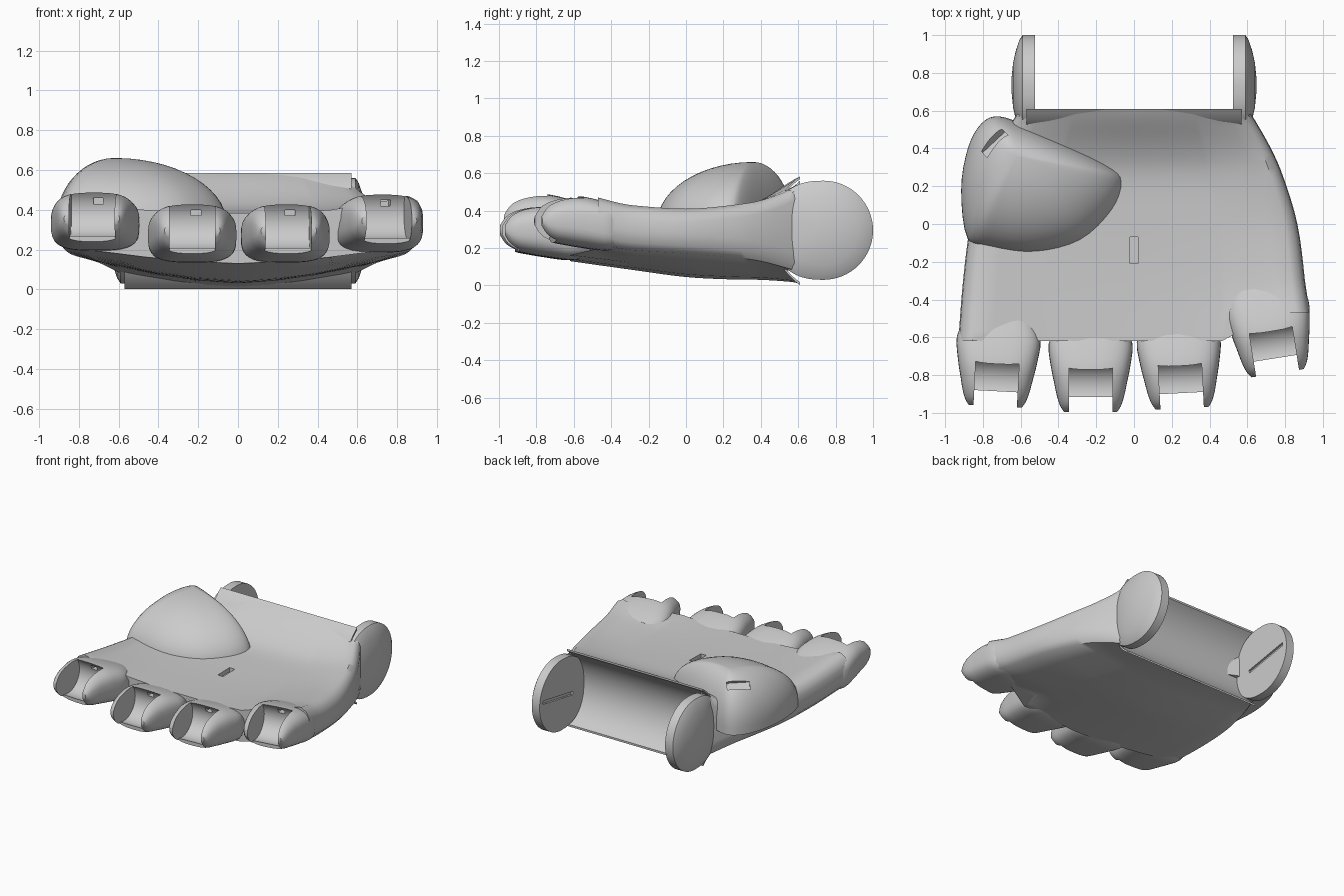
import bpy, bmesh, math
from mathutils import Matrix, Vector

cube = bpy.data.objects.get("Cube")
if cube:
    bpy.data.objects.remove(cube)

grey = bpy.data.materials.new("plain_grey")
grey.use_nodes = True
grey.diffuse_color = (0.6, 0.6, 0.6, 1)
grey.node_tree.nodes["Principled BSDF"].inputs["Base Color"].default_value = (0.6, 0.6, 0.6, 1)


def finish(name, bm, angle=40):
    bmesh.ops.recalc_face_normals(bm, faces=bm.faces)
    mesh = bpy.data.meshes.new(name)
    bm.to_mesh(mesh)
    bm.free()
    obj = bpy.data.objects.new(name, mesh)
    bpy.context.collection.objects.link(obj)
    mesh.materials.append(grey)
    smooth(obj, angle)
    return obj


def smooth(obj, angle=40):
    bpy.ops.object.select_all(action='DESELECT')
    obj.select_set(True)
    bpy.context.view_layer.objects.active = obj
    bpy.ops.object.shade_smooth_by_angle(angle=math.radians(angle))


def loft(name, rings, angle=40):
    """Skin a stack of equal-length closed rings and cap both ends."""
    bm = bmesh.new()
    rows = [[bm.verts.new(p) for p in ring] for ring in rings]
    n = len(rows[0])
    for a, b in zip(rows, rows[1:]):
        for i in range(n):
            bm.faces.new((a[i], a[(i + 1) % n], b[(i + 1) % n], b[i]))
    bm.faces.new(rows[0])
    bm.faces.new(rows[-1])
    return finish(name, bm, angle)


def box(name, centre, size, rot=Matrix.Identity(4)):
    bm = bmesh.new()
    m = Matrix.Translation(centre) @ rot @ Matrix.Diagonal((*size, 1))
    bmesh.ops.create_cube(bm, size=1, matrix=m)
    return finish(name, bm)


def x_cylinder(name, centre, radius, length):
    bm = bmesh.new()
    m = Matrix.Translation(centre) @ Matrix.Rotation(math.pi / 2, 4, 'Y')
    bmesh.ops.create_cone(bm, cap_ends=True, segments=64, radius1=radius,
                          radius2=radius, depth=length, matrix=m)
    return finish(name, bm)


def cut(obj, cutter):
    mod = obj.modifiers.new("cut", 'BOOLEAN')
    mod.operation, mod.solver, mod.object = 'DIFFERENCE', 'EXACT', cutter
    bpy.ops.object.select_all(action='DESELECT')
    bpy.context.view_layer.objects.active = obj
    obj.select_set(True)
    bpy.ops.object.modifier_move_to_index(modifier="cut", index=0)
    bpy.ops.object.modifier_apply(modifier="cut")
    bpy.data.objects.remove(cutter)


def spline(points, steps, closed=False):
    """Catmull-Rom through the points."""
    pts = [Vector(p) for p in points]
    n, out = len(pts), []
    for i in range(n if closed else n - 1):
        pick = (lambda k: pts[k % n]) if closed else (lambda k: pts[min(max(k, 0), n - 1)])
        a, b, c, d = (pick(i + k) for k in (-1, 0, 1, 2))
        for s in range(steps):
            t = s / steps
            out.append(0.5 * (2 * b + (c - a) * t + (2 * a - 5 * b + 4 * c - d) * t * t
                              + (3 * b - a - 3 * c + d) * t ** 3))
    return out if closed else out + [pts[-1]]


def power(v, p):
    return math.copysign(abs(v) ** p, v)


# Palm: sections along y, each with half width, underside centre and edge, top edge and centre
sections = [(0.61, 0.60, 0.01, 0.07, 0.56, 0.583), (0.55, 0.64, 0.02, 0.09, 0.51, 0.55),
            (0.40, 0.725, 0.03, 0.13, 0.455, 0.455), (0.25, 0.79, 0.032, 0.15, 0.43, 0.40),
            (0.0, 0.865, 0.045, 0.17, 0.41, 0.385), (-0.3, 0.905, 0.085, 0.19, 0.43, 0.38),
            (-0.62, 0.93, 0.13, 0.22, 0.47, 0.385)]


def palm_ring(y, w, low, low_edge, top_edge, top):
    rise, dip = low_edge - low, top_edge - top
    half = [(0, low), (0.25, low + 0.12 * rise), (0.5, low + 0.36 * rise), (0.53, low + 0.4 * rise),
            (0.8, low + 0.75 * rise), (0.95, low_edge), (0.99, low_edge + 0.04), (1, low_edge + 0.1),
            (0.995, top_edge - 0.07), (0.97, top_edge - 0.025), (0.92, top_edge),
            (0.8, top + 0.7 * dip), (0.53, top + 0.2 * dip), (0.5, top + 0.17 * dip), (0.25, top), (0, top)]
    outline = half + [(-x, z) for x, z in half[-2:0:-1]]
    # the left corner of the knuckle edge is set back
    return [(x * w, y + (0.5 * max(0, -0.32 - y) if x > 0.52 else 0), z) for x, z in outline]


palm = loft("palm", [palm_ring(*s) for s in spline(sections, 4)])

# Hollow for the wrist and the cord slot in the palm
cut(palm, x_cylinder("barrel_cutter", (0, 0.805, 0.293), 0.342, 1.10))
cut(palm, box("cord_slot_cutter", (0, -0.14, 0.38), (0.045, 0.14, 0.06)))
smooth(palm)


# Wrist barrel: thin crescent shell lining the hollow
def arc(centre, radius, order):
    reach = math.acos((centre - 0.61) / radius)
    return [(centre - radius * math.cos(reach * k / 16), 0.293 + radius * math.sin(reach * k / 16))
            for k in order]


crescent = arc(0.80, 0.335, range(-16, 17)) + arc(0.81, 0.353, range(16, -17, -1))
loft("wrist_barrel", [[(x, y, z) for y, z in crescent] for x in (-0.57, 0.57)])

# Thumb mound: domed teardrop
outline = [(-0.915, 0.18), (-0.88, 0.40), (-0.81, 0.53), (-0.72, 0.57), (-0.58, 0.525), (-0.35, 0.42),
           (-0.12, 0.30), (-0.055, 0.22), (-0.11, 0.07), (-0.28, -0.09), (-0.52, -0.155),
           (-0.75, -0.135), (-0.88, -0.08)]
edge = spline(outline, 4, True)
peak = Vector((-0.62, 0.36))
rings = [[(p.x, p.y, 0.27) for p in edge]]
for i in range(15):
    a = math.radians(i * 89 / 14)
    flat = [peak + (p - peak) * math.cos(a) for p in edge]
    rings.append([(p.x, p.y, 0.325 + 0.335 * math.sin(a)) for p in flat])
mound = loft("thumb_mound", rings, 50)
turn = Matrix.Rotation(math.radians(43), 4, 'Z') @ Matrix.Rotation(math.radians(-45), 4, 'X')
cut(mound, box("thumb_slot_cutter", (-0.745, 0.435, 0.595), (0.16, 0.06, 0.07), turn))
smooth(mound, 50)

# Wrist hinge discs, domed outside, slightly squared towards the palm
def rim(k):
    c, s = math.cos(k * math.tau / 64), math.sin(k * math.tau / 64)
    p = 1 if c >= 0 else 0.8
    return 0.265 * power(c, p), 0.265 * power(s, p)


for side, label in ((1, "left"), (-1, "right")):
    profile = [(0.525, 1), (0.59, 1), (0.607, 0.9), (0.625, 0.7), (0.64, 0.45), (0.648, 0.15)]
    rings = [[(side * x, 0.735 + r * rim(k)[0], 0.295 + r * rim(k)[1]) for k in range(64)]
             for x, r in profile]
    disc = loft(label + "_hinge_disc", rings, 30)
    tilt = Matrix.Rotation(math.radians(10), 4, 'X')
    cut(disc, box("disc_slot_cutter", (side * 0.52, 0.78, 0.29), (0.04, 0.36, 0.025), tilt))
    smooth(disc, 30)

# Knuckles: tapered blocks forked by a round socket
taper = [(0.46, 0.18, 0.15, 0.36), (0.36, 0.222, 0.135, 0.395), (0.24, 0.21, 0.15, 0.425),
         (0.15, 0.192, 0.165, 0.425), (0.08, 0.177, 0.18, 0.41), (0.03, 0.16, 0.21, 0.38),
         (0.0, 0.14, 0.26, 0.33)]


def knuckle(name, x, tip, lift, yaw):
    rings = []
    for y, w, low, high in spline(taper, 3):
        squareness = 0.75 - 0.4 * y
        ring = []
        for k in range(40):
            a = k * math.tau / 40
            ring.append((w * power(math.cos(a), squareness), y,
                         (low + high) / 2 + (high - low) / 2 * power(math.sin(a), squareness)))
        rings.append(ring)
    obj = loft(name, rings)
    cut(obj, x_cylinder("socket_cutter", (0, 0.125, 0.335), 0.135, 0.23))
    cut(obj, box("mouth_cutter", (0, -0.03, 0.3), (0.23, 0.22, 0.6)))
    cut(obj, box("cord_hole_cutter", (0.02, 0.25, 0.385), (0.05, 0.16, 0.03)))
    obj.data.transform(Matrix.Translation((x, tip, lift)) @ Matrix.Rotation(math.radians(yaw), 4, 'Z'))
    smooth(obj)


knuckle("index_knuckle", -0.735, -0.965, 0.06, -3)
knuckle("middle_knuckle", -0.23, -0.995, 0.0, 0)
knuckle("ring_knuckle", 0.255, -0.975, 0.0, 3)
knuckle("little_knuckle", 0.76, -0.79, 0.05, 9)
